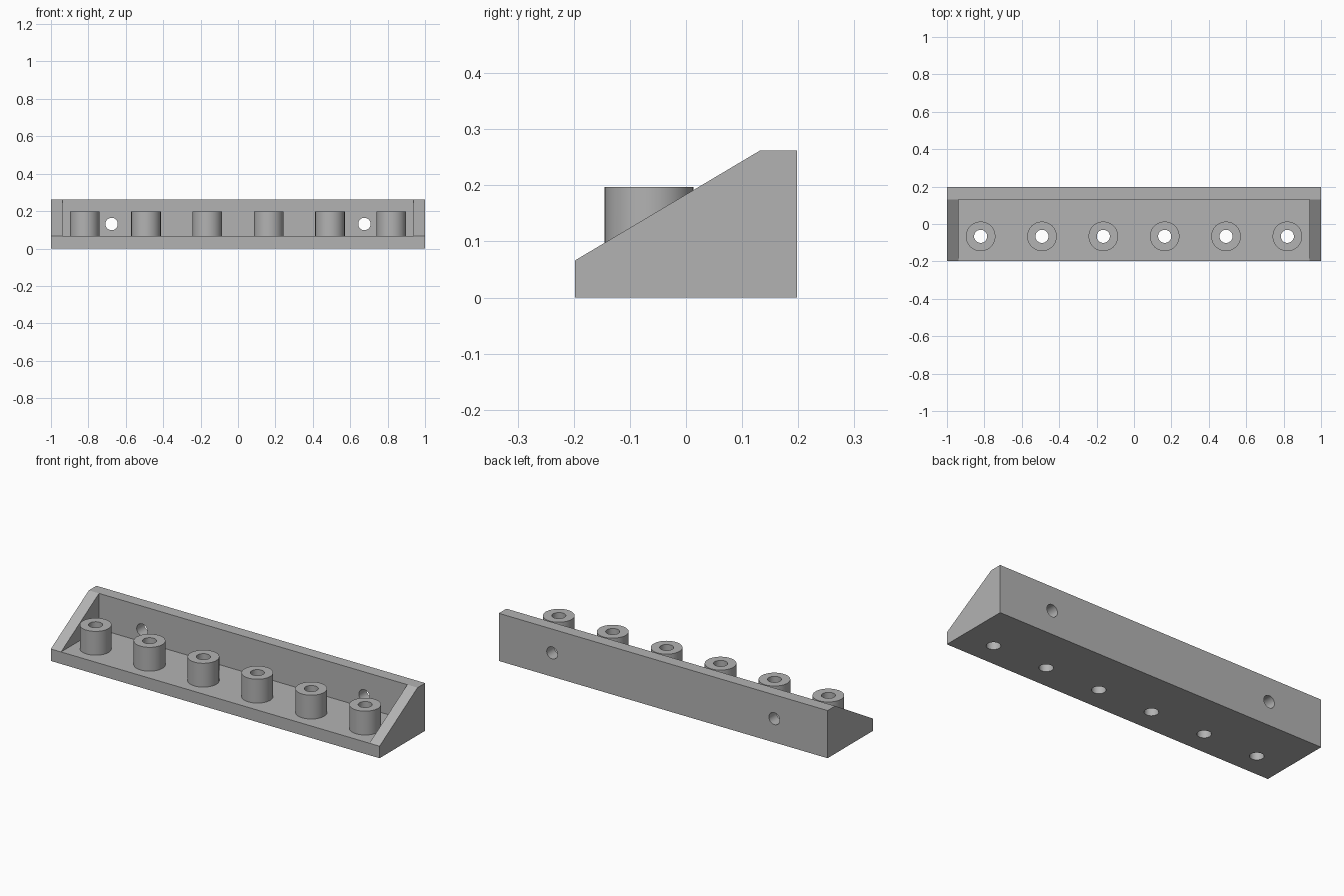
import bpy, bmesh, math
from mathutils import Matrix, Vector

cube = bpy.data.objects.get("Cube")
if cube:
    bpy.data.objects.remove(cube, do_unlink=True)

# Main sizes
HALF_DEPTH, HEIGHT, WALL, END_WALL = 0.198, 0.262, 0.066, 0.062
BOSS_Y, BOSS_R, BOSS_TOP, BORE_R = -0.066, 0.079, 0.197, 0.035
PITCH = 0.328

grey = bpy.data.materials.new("plain grey")
grey.use_nodes = True
colour = (0.45, 0.45, 0.45, 1)
grey.diffuse_color = colour
grey.node_tree.nodes["Principled BSDF"].inputs["Base Color"].default_value = colour


def finish(name, bm):
    bmesh.ops.recalc_face_normals(bm, faces=bm.faces)
    mesh = bpy.data.meshes.new(name)
    bm.to_mesh(mesh)
    bm.free()
    mesh.materials.append(grey)
    obj = bpy.data.objects.new(name, mesh)
    bpy.context.collection.objects.link(obj)
    return obj


def prism(name, profile, x0, x1):
    """Extrude a y-z profile along x."""
    bm = bmesh.new()
    face = bm.faces.new([bm.verts.new((x0, y, z)) for y, z in profile])
    new = bmesh.ops.extrude_face_region(bm, geom=[face])["geom"]
    verts = [g for g in new if isinstance(g, bmesh.types.BMVert)]
    bmesh.ops.translate(bm, verts=verts, vec=(x1 - x0, 0, 0))
    return finish(name, bm)


def rods(name, centres, radius, length, turn=0.0):
    """A row of cylinders, upright or turned about x."""
    bm = bmesh.new()
    for c in centres:
        bmesh.ops.create_cone(bm, cap_ends=True, segments=48, radius1=radius,
                              radius2=radius, depth=length,
                              matrix=Matrix.Translation(Vector(c)) @ Matrix.Rotation(turn, 4, 'X'))
    return finish(name, bm)


def combine(target, tool, operation):
    mod = target.modifiers.new(operation.lower(), 'BOOLEAN')
    mod.object, mod.operation, mod.solver = tool, operation, 'EXACT'
    bpy.context.view_layer.objects.active = target
    bpy.ops.object.modifier_apply(modifier=mod.name)
    bpy.data.objects.remove(tool, do_unlink=True)


# Solid block with sloped ends, hollowed to leave base, back and end walls
rack = prism("peg_rack", [(-HALF_DEPTH, 0), (HALF_DEPTH, 0), (HALF_DEPTH, HEIGHT),
                          (HALF_DEPTH - WALL, HEIGHT), (-HALF_DEPTH, WALL)], -1, 1)
back = HALF_DEPTH - WALL
cavity = prism("cavity_cutter", [(-0.4, WALL), (back, WALL), (back, 0.5), (-0.4, 0.5)],
               END_WALL - 1, 1 - END_WALL)
combine(rack, cavity, 'DIFFERENCE')

# Row of bosses, sunk into the base, then bored right through
xs = [(i - 2.5) * PITCH for i in range(6)]
low = WALL / 2
bosses = rods("bosses", [(x, BOSS_Y, (low + BOSS_TOP) / 2) for x in xs], BOSS_R, BOSS_TOP - low)
combine(rack, bosses, 'UNION')
bores = rods("bore_cutters", [(x, BOSS_Y, 0.1) for x in xs], BORE_R, 0.6)
combine(rack, bores, 'DIFFERENCE')

# Two mounting holes through the back wall
mounts = rods("mount_cutters", [(s * 0.676, HALF_DEPTH - WALL / 2, 0.131) for s in (-1, 1)],
              0.033, 0.1, math.pi / 2)
combine(rack, mounts, 'DIFFERENCE')

bpy.ops.object.select_all(action='DESELECT')
rack.select_set(True)
bpy.context.view_layer.objects.active = rack
bpy.ops.object.shade_smooth_by_angle(angle=math.radians(30))
